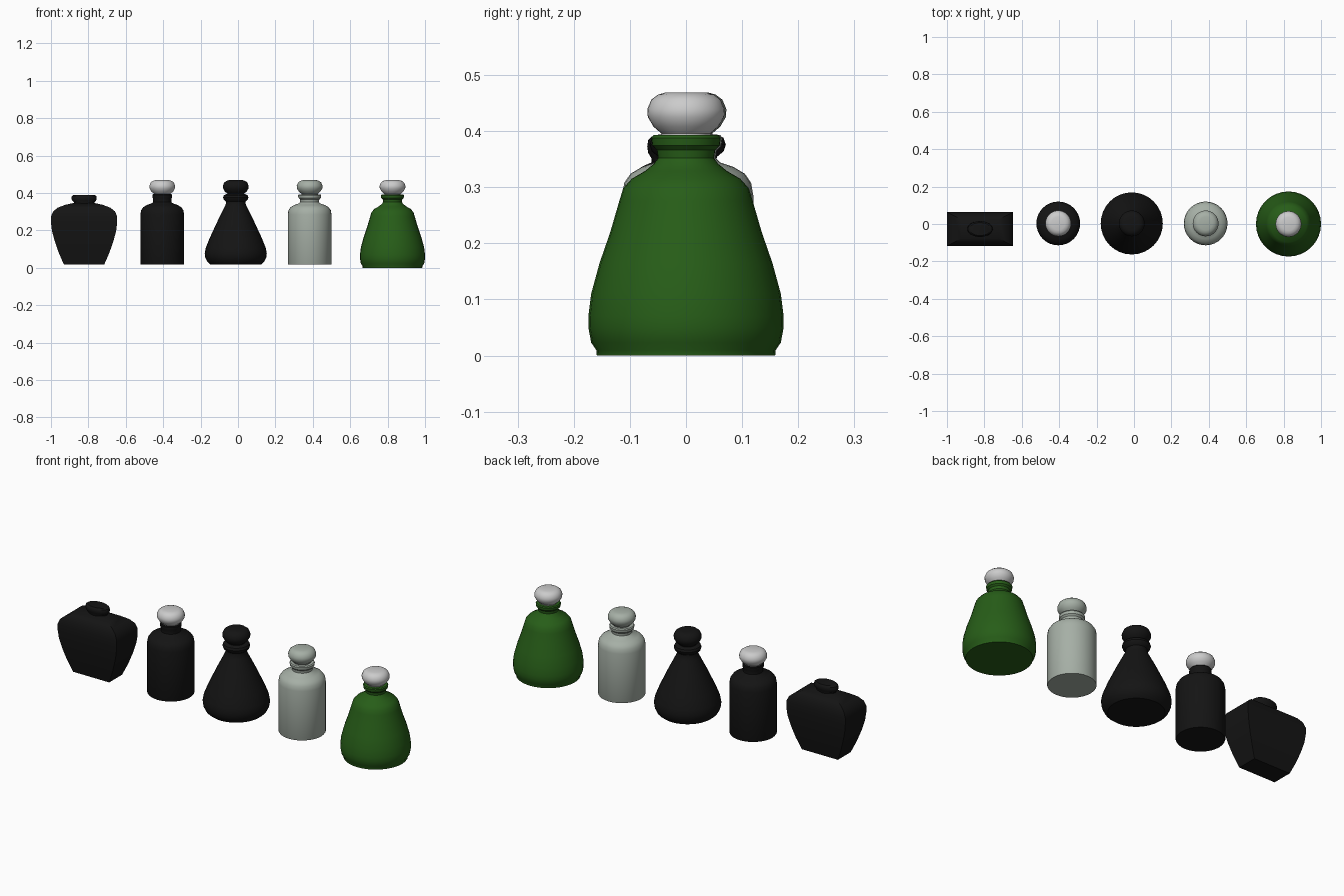
import bpy, bmesh, math

if "Cube" in bpy.data.objects:
    bpy.data.objects.remove(bpy.data.objects["Cube"])

def material(name, rgb):
    m = bpy.data.materials.new(name)
    m.diffuse_color = (*rgb, 1)
    m.use_nodes = True
    m.node_tree.nodes["Principled BSDF"].inputs["Base Color"].default_value = m.diffuse_color
    return m

black = material("black_glass", (0.007, 0.007, 0.007))
green = material("green_glass", (0.02, 0.11, 0.009))
smoke = material("smoke_glass", (0.38, 0.43, 0.38))

def loft(name, rings, centre, mat=None, angle=35):
    """Skin a stack of equal-count (x, y, z) rings and cap both ends."""
    bm = bmesh.new()
    loops = [[bm.verts.new(p) for p in ring] for ring in rings]
    n = len(loops[0])
    for a, b in zip(loops, loops[1:]):
        for i in range(n):
            j = (i + 1) % n
            bm.faces.new((a[i], a[j], b[j], b[i]))
    bm.faces.new(loops[0][::-1])
    bm.faces.new(loops[-1])
    me = bpy.data.meshes.new(name)
    bm.to_mesh(me)
    bm.free()
    ob = bpy.data.objects.new(name, me)
    bpy.context.collection.objects.link(ob)
    ob.location = (*centre, 0)
    if mat:
        me.materials.append(mat)
    bpy.ops.object.select_all(action='DESELECT')
    ob.select_set(True)
    bpy.context.view_layer.objects.active = ob
    bpy.ops.object.shade_smooth_by_angle(angle=math.radians(angle))
    return ob

def ellipse(rx, ry, z, n=32):
    return [(rx * math.cos(2 * math.pi * i / n), ry * math.sin(2 * math.pi * i / n), z)
            for i in range(n)]

def rect(rx, ry, z):
    return [(-rx, -ry, z), (rx, -ry, z), (rx, ry, z), (-rx, ry, z)]

def lathe(name, profile, centre, mat=None):
    return loft(name, [ellipse(r, r, z) for r, z in profile], centre, mat)

# Shared profiles: (radius, height)
NECK = [(0.05, 0.352), (0.052, 0.366), (0.06, 0.374), (0.062, 0.388), (0.058, 0.393)]
THIN_NECK = [(0.049, 0.352), (0.049, 0.37), (0.053, 0.378), (0.053, 0.39), (0.05, 0.394)]
STOPPER = [(0.042, 0.38), (0.044, 0.396), (0.058, 0.408), (0.068, 0.425), (0.069, 0.439),
           (0.062, 0.456), (0.05, 0.465), (0.036, 0.469)]
CYLINDER = [(0.115, 0.018), (0.117, 0.022), (0.117, 0.285), (0.113, 0.308),
            (0.102, 0.324), (0.082, 0.336), (0.058, 0.344)]
CONE = [(0.135, 0.018), (0.152, 0.032), (0.163, 0.055), (0.166, 0.078), (0.161, 0.105),
        (0.14, 0.158), (0.095, 0.255), (0.06, 0.325), (0.051, 0.346), (0.052, 0.354),
        (0.064, 0.364), (0.068, 0.376), (0.064, 0.388), (0.052, 0.394)]
BELL = [(0.159, 0.0), (0.16, 0.01), (0.169, 0.023), (0.174, 0.05), (0.174, 0.07),
        (0.169, 0.11), (0.154, 0.165), (0.135, 0.22), (0.119, 0.275), (0.112, 0.298),
        (0.097, 0.315), (0.073, 0.329), (0.057, 0.342)]

# Flat flask: rectangular tapered body with an oval neck
flask_at = (-0.823, -0.027)
half_widths = [(0.108, 0.018), (0.135, 0.08), (0.156, 0.14), (0.171, 0.195), (0.177, 0.24),
               (0.177, 0.275), (0.165, 0.302), (0.14, 0.322), (0.1, 0.337), (0.055, 0.347)]
loft("flask_body", [rect(w, w * 0.51, z) for w, z in half_widths], flask_at, black)
loft("flask_neck", [ellipse(w, w * 0.62, z) for w, z in
     [(0.055, 0.335), (0.055, 0.351), (0.065, 0.361), (0.068, 0.373),
      (0.065, 0.384), (0.056, 0.39)]], flask_at, black)

# Round bottles, each with a stopper
for name, profile, centre, mat, stopper_mat in [
        ("black_cylinder", CYLINDER + THIN_NECK, (-0.405, 0.003), black, None),
        ("black_cone", CONE, (-0.012, 0.003), black, black),
        ("smoke_cylinder", CYLINDER + NECK, (0.383, 0.003), smoke, smoke),
        ("green_bell", BELL + NECK, (0.826, 0.0), green, None)]:
    lathe(name + "_bottle", profile, centre, mat)
    lathe(name + "_stopper", STOPPER, centre, stopper_mat)
